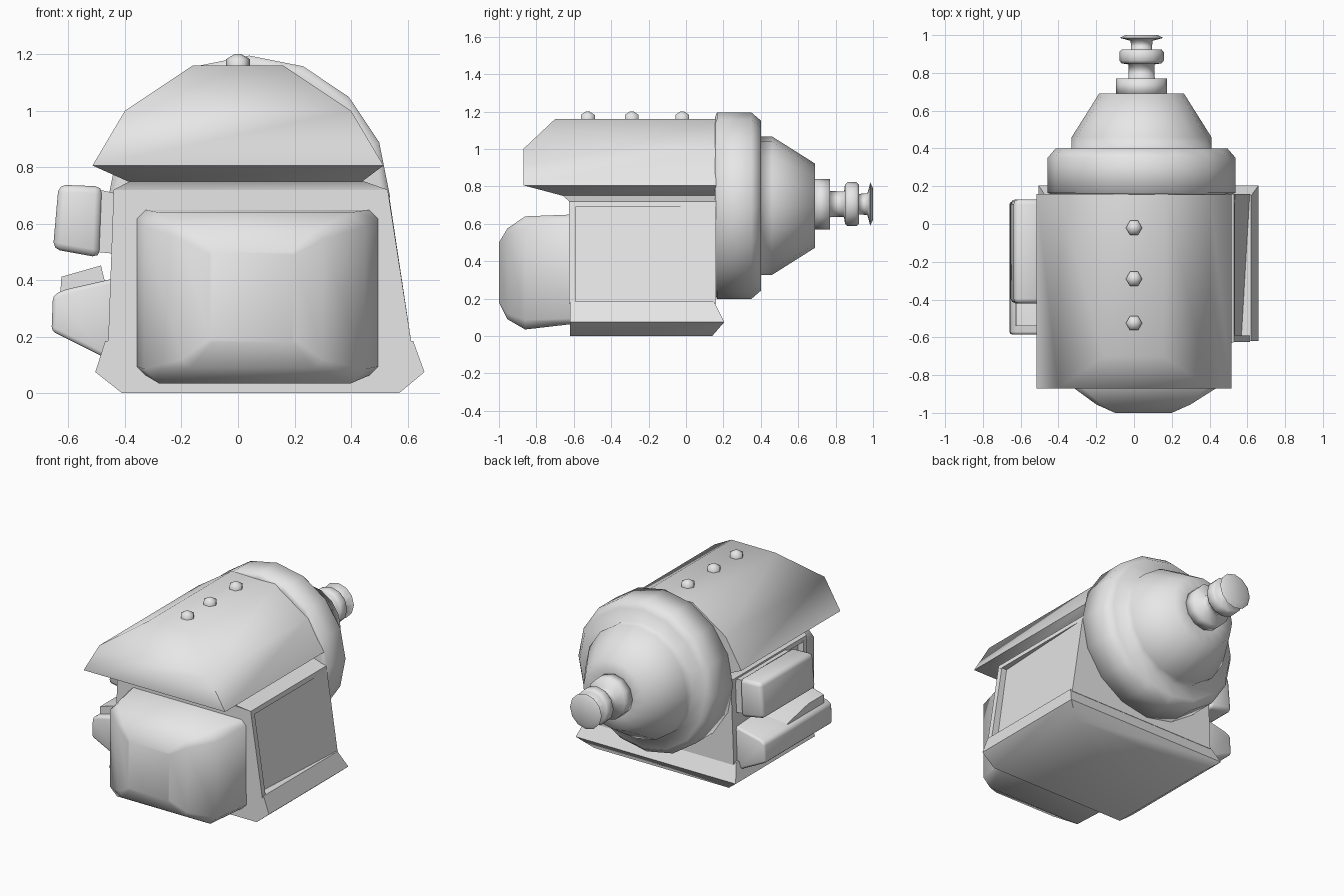
import bpy, bmesh, math

if "Cube" in bpy.data.objects:
    bpy.data.objects.remove(bpy.data.objects["Cube"], do_unlink=True)

grey = bpy.data.materials.new("plain grey")
grey.use_nodes = True
grey.diffuse_color = (0.8, 0.8, 0.8, 1)
grey.node_tree.nodes["Principled BSDF"].inputs["Base Color"].default_value = (0.8, 0.8, 0.8, 1)


def finish(name, bm, angle=40):
    bmesh.ops.recalc_face_normals(bm, faces=bm.faces)
    mesh = bpy.data.meshes.new(name)
    bm.to_mesh(mesh)
    bm.free()
    mesh.materials.append(grey)
    mesh.shade_smooth()
    mesh.set_sharp_from_angle(angle=math.radians(angle))
    obj = bpy.data.objects.new(name, mesh)
    bpy.context.collection.objects.link(obj)


def loft(rings):
    """Skin equal-length closed rings and cap both ends."""
    bm = bmesh.new()
    rows = [[bm.verts.new(p) for p in ring] for ring in rings]
    n = len(rows[0])
    for a, b in zip(rows, rows[1:]):
        for i in range(n):
            j = (i + 1) % n
            bm.faces.new((a[i], a[j], b[j], b[i]))
    bm.faces.new(rows[0])
    bm.faces.new(rows[-1])
    return bm


def level(x0, x1, y0, y1, z, pinch=0):
    """Flat rectangle; pinch narrows its front edge on each side."""
    return [(x0 + pinch, y0, z), (x1 - pinch, y0, z), (x1, y1, z), (x0, y1, z)]


def upright(x0, x1, z0, z1, y, c):
    """Upright rectangle with cut corners."""
    return [(x0 + c, y, z0), (x1 - c, y, z0), (x1, y, z0 + c), (x1, y, z1 - c),
            (x1 - c, y, z1), (x0 + c, y, z1), (x0, y, z1 - c), (x0, y, z0 + c)]


def extrude(profile, y0, y1):
    return loft([[(x, y, z) for x, z in profile] for y in (y0, y1)])


def pod(name, profile, y0, y1, width):
    bm = extrude(profile, y0, y1)
    bmesh.ops.recalc_face_normals(bm, faces=bm.faces)
    bmesh.ops.bevel(bm, geom=list(bm.edges), offset=width, segments=2,
                    profile=0.5, affect='EDGES', clamp_overlap=True)
    finish(name, bm, 70)


def lathe(name, profile, centre, sides):
    """Turn (distance, radius) pairs around the y axis."""
    cx, cz = centre
    turn = [2 * math.pi * i / sides for i in range(sides)]
    finish(name, loft([[(cx + r * math.cos(t), y, cz + r * math.sin(t))
                        for t in turn] for y, r in profile]), 100)


# Flared base
finish("base", loft([level(-0.41, 0.57, -0.62, 0.14, 0),
                     level(-0.505, 0.66, -0.62, 0.205, 0.075),
                     level(-0.47, 0.62, -0.62, 0.15, 0.185)]), 50)

# Cabin: side walls sunk towards the front, a front frame and a top rim
finish("cabin_core", loft([level(-0.46, 0.615, -0.61, 0.16, 0.17, 0.045),
                           level(-0.44, 0.535, -0.61, 0.16, 0.70, 0.04)]), 40)
finish("cabin_front_frame", extrude([(-0.46, 0.17), (-0.44, 0.72), (0.53, 0.72),
                                     (0.615, 0.17)], -0.625, -0.59))
finish("cabin_top_rim", loft([level(-0.441, 0.535, -0.625, 0.16, 0.69),
                              level(-0.44, 0.53, -0.625, 0.16, 0.72),
                              level(-0.38, 0.44, -0.66, 0.16, 0.752),
                              level(-0.36, 0.42, -0.66, 0.16, 0.82)]), 50)

# Overhanging roof with tapered underside and sloped front
finish("roof", loft([level(-0.39, 0.44, -0.66, 0.16, 0.75),
                     level(-0.515, 0.515, -0.87, 0.16, 0.806),
                     level(-0.40, 0.40, -0.87, 0.16, 1.0),
                     level(-0.16, 0.16, -0.70, 0.16, 1.16)]), 60)

# Bulging front
finish("front_bulge", loft([upright(-0.36, 0.50, 0.065, 0.65, -0.60, 0.03),
                            upright(-0.33, 0.45, 0.035, 0.64, -0.86, 0.05),
                            upright(-0.20, 0.30, 0.09, 0.575, -0.955, 0.03),
                            upright(-0.10, 0.20, 0.18, 0.50, -1.0, 0.01)]), 80)

# Rear drum running into a cone, then the stepped nozzle
lathe("rear_drum_and_cone", [(0.155, 0.47), (0.165, 0.498), (0.35, 0.498), (0.40, 0.455),
                             (0.40, 0.37), (0.46, 0.37), (0.69, 0.225), (0.69, 0.13)],
      (0.04, 0.697), 16)
lathe("nozzle", [(0.68, 0.135), (0.77, 0.135), (0.77, 0.07), (0.845, 0.068),
                 (0.85, 0.105), (0.865, 0.118), (0.91, 0.118), (0.925, 0.105),
                 (0.925, 0.055), (0.97, 0.058), (0.985, 0.115), (1.0, 0.085)],
      (0.04, 0.705), 12)

# Roof studs
for number, y in enumerate((-0.525, -0.29, -0.02)):
    rings = [[(r * math.cos(k * math.pi / 3), y + r * math.sin(k * math.pi / 3), z)
              for k in range(6)] for z, r in ((1.15, 0.043), (1.182, 0.043), (1.2, 0.012))]
    finish("roof_stud_%d" % (number + 1), loft(rings), 70)

# Side pods and their mounts
pod("upper_pod", [(-0.655, 0.51), (-0.635, 0.738), (-0.48, 0.732), (-0.49, 0.48)],
    -0.42, 0.13, 0.025)
finish("upper_pod_mount", extrude([(-0.50, 0.50), (-0.49, 0.72), (-0.40, 0.70), (-0.40, 0.49)],
                                  -0.40, 0.11))
pod("lower_pod", [(-0.66, 0.22), (-0.655, 0.345), (-0.62, 0.365), (-0.40, 0.415),
                  (-0.40, 0.10), (-0.49, 0.135)], -0.585, 0.12, 0.015)
foot = [(-0.63, 0.34), (-0.465, 0.37)]
finish("lower_pod_ridge", loft([
    [(x, y, z) for x, z in foot + [(-0.485, 0.38 + rise), (-0.625, 0.34 + rise)]]
    for y, rise in ((-0.54, 0.072), (-0.38, 0.072), (-0.10, 0.01))]))
